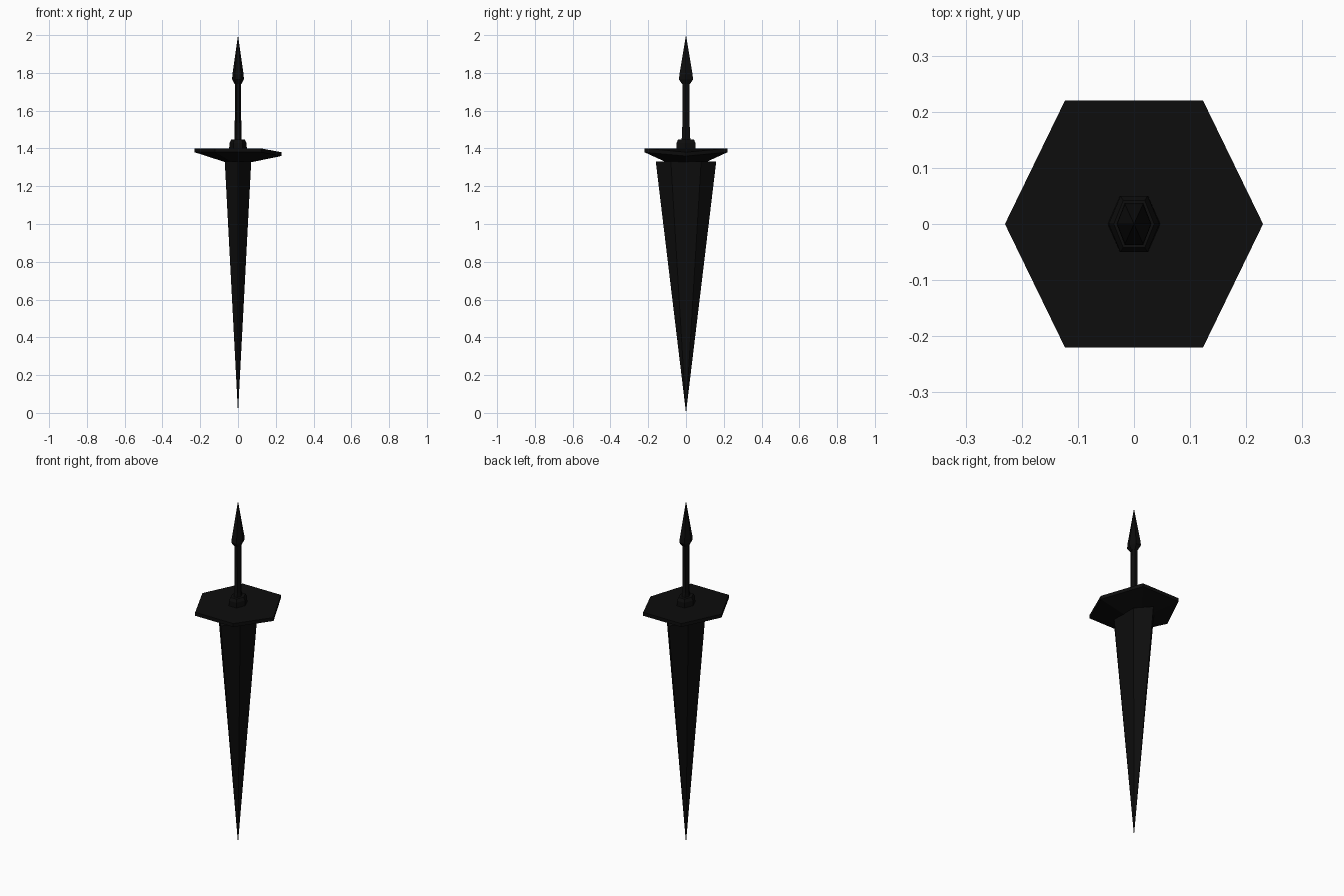
import bpy, bmesh

if "Cube" in bpy.data.objects:
    bpy.data.objects.remove(bpy.data.objects["Cube"])

black = bpy.data.materials.new("black_metal")
black.diffuse_color = (0.004, 0.004, 0.004, 1)
black.use_nodes = True
black.node_tree.nodes["Principled BSDF"].inputs["Base Color"].default_value = black.diffuse_color


def hexagon(hx, hy, z, point_y=False):
    """Six-point ring with half sizes hx, hy; corners point along x, or along y."""
    if point_y:
        return [(0, hy, z), (-hx, hy / 2, z), (-hx, -hy / 2, z),
                (0, -hy, z), (hx, -hy / 2, z), (hx, hy / 2, z)]
    k = 0.535 * hx
    return [(hx, 0, z), (k, hy, z), (-k, hy, z), (-hx, 0, z), (-k, -hy, z), (k, -hy, z)]


def loft(name, rings, tip=None, tip_below=False):
    """Bridge hexagonal rings, capping open ends; an optional tip closes one end."""
    bm = bmesh.new()
    loops = [[bm.verts.new(p) for p in r] for r in rings]
    for a, b in zip(loops, loops[1:]):
        for i in range(6):
            j = (i + 1) % 6
            bm.faces.new((a[i], a[j], b[j], b[i]))
    if tip is not None:
        apex = bm.verts.new((0, 0, tip))
        end = loops[0] if tip_below else loops[-1]
        for i in range(6):
            bm.faces.new((end[i], end[(i + 1) % 6], apex))
    if not (tip is not None and tip_below):
        bm.faces.new(loops[0])
    if tip is None or tip_below:
        bm.faces.new(loops[-1])
    bmesh.ops.recalc_face_normals(bm, faces=bm.faces)
    me = bpy.data.meshes.new(name)
    bm.to_mesh(me)
    bm.free()
    me.materials.append(black)
    ob = bpy.data.objects.new(name, me)
    bpy.context.collection.objects.link(ob)
    return ob


# Broad blade tapering to the ground point
loft("blade", [hexagon(0.07, 0.16, 1.33, True)], tip=0, tip_below=True)

# Hexagonal guard, with one corner bent down
guard = loft("guard", [hexagon(0.06, 0.10, 1.325),
                       hexagon(0.23, 0.22, 1.38),
                       hexagon(0.23, 0.22, 1.40)])
for v in guard.data.vertices:
    if v.co.x > 0.2:
        v.co.z -= 0.02

# Collar on the guard
loft("collar", [hexagon(0.047, 0.05, 1.395),
                hexagon(0.045, 0.05, 1.43),
                hexagon(0.036, 0.042, 1.447)])

# Slim grip
loft("grip", [hexagon(0.019, 0.025, 1.44),
              hexagon(0.018, 0.02, 1.47),
              hexagon(0.015, 0.019, 1.76)])

# Spear-shaped pommel
loft("pommel", [hexagon(0.017, 0.02, 1.74),
                hexagon(0.031, 0.037, 1.765),
                hexagon(0.03, 0.035, 1.79)], tip=2.0)
